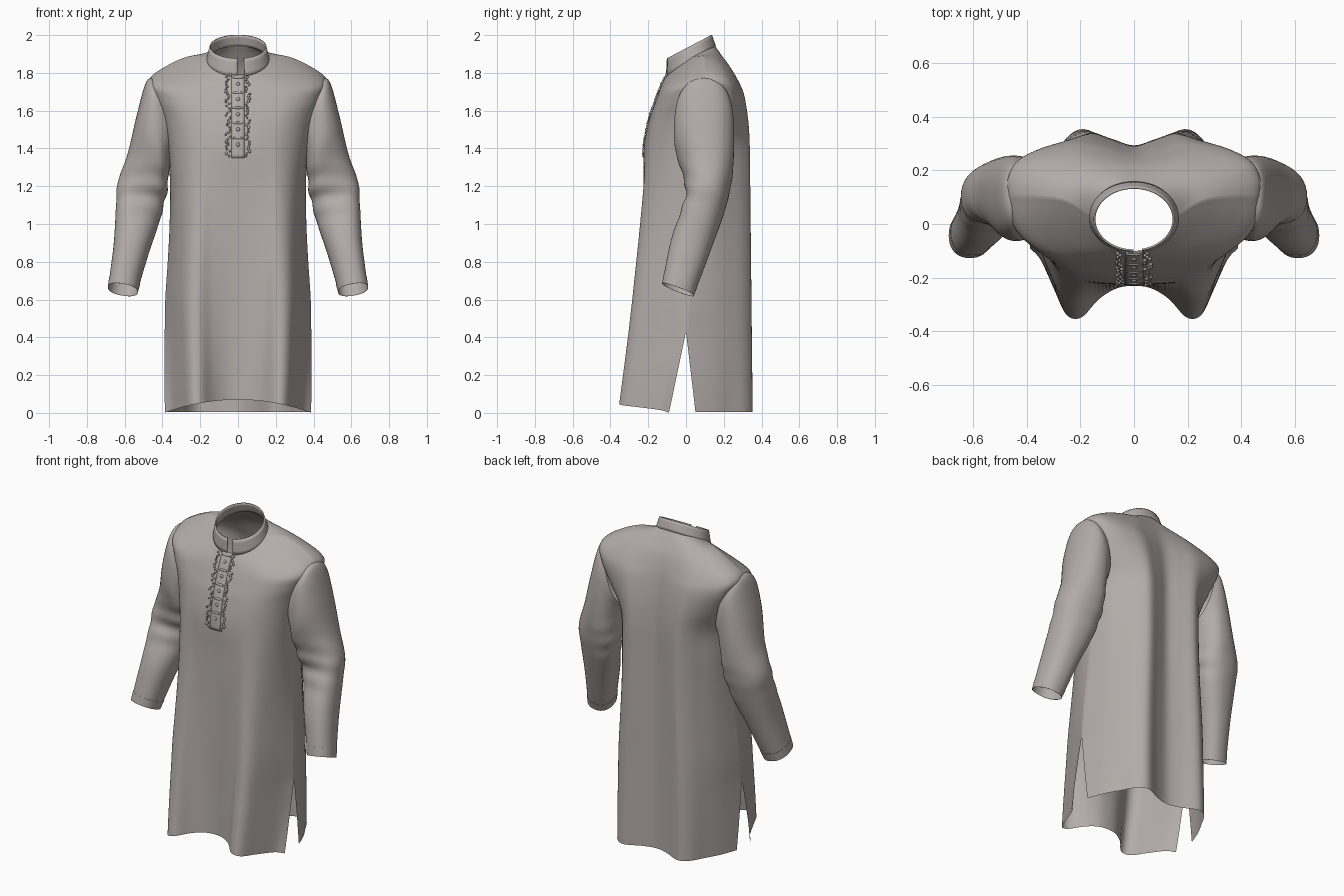
import bpy, bmesh, math, random
from mathutils import Vector as V

if "Cube" in bpy.data.objects:
    bpy.data.objects.remove(bpy.data.objects["Cube"])

random.seed(4)
cloth = bpy.data.materials.new("warm grey cloth")
cloth.diffuse_color = (0.45, 0.41, 0.395, 1)
cloth.use_nodes = True
cloth.node_tree.nodes["Principled BSDF"].inputs["Base Color"].default_value = cloth.diffuse_color


def spline(pts, n):
    """Smooth curve through points, n samples per segment."""
    out = []
    for i in range(len(pts) - 1):
        p1, p2 = pts[i], pts[i + 1]
        a = (p2 - pts[i - 1]) * 0.5 if i else (p2 - p1)
        b = (pts[i + 2] - p1) * 0.5 if i + 2 < len(pts) else (p2 - p1)
        for k in range(n):
            t = k / n
            out.append(p1 * (2*t**3 - 3*t*t + 1) + a * (t**3 - 2*t*t + t)
                       + p2 * (3*t*t - 2*t**3) + b * (t**3 - t*t))
    return out + [pts[-1].copy()]


def add_grid(bm, rows, closed=False):
    vs = [[bm.verts.new(p) for p in r] for r in rows]
    m = len(rows[0])
    for a, b in zip(vs, vs[1:]):
        for j in range(m if closed else m - 1):
            k = (j + 1) % m
            bm.faces.new((a[j], a[k], b[k], b[j]))


def finish(bm, name, thick=0, angle=50):
    bmesh.ops.remove_doubles(bm, verts=bm.verts, dist=0.0004)
    bmesh.ops.recalc_face_normals(bm, faces=bm.faces)
    me = bpy.data.meshes.new(name)
    bm.to_mesh(me)
    bm.free()
    ob = bpy.data.objects.new(name, me)
    bpy.context.collection.objects.link(ob)
    me.materials.append(cloth)
    if thick:
        mod = ob.modifiers.new("thickness", "SOLIDIFY")
        mod.thickness = thick
        mod.offset = 0
    bpy.ops.object.select_all(action="DESELECT")
    ob.select_set(True)
    bpy.context.view_layer.objects.active = ob
    bpy.ops.object.shade_smooth_by_angle(angle=math.radians(angle))
    return ob


def columns(rows, n):
    cols = [spline(list(c), n) for c in zip(*rows)]
    return [list(r) for r in zip(*cols)]


def mirrored(half):
    return half + [V((-p.x, p.y, p.z)) for p in reversed(half[:-1])]


# Half outlines from side seam to centre: hem, chest and broad shoulder blades
HEM = {-1: [(.385, -.09), (.345, -.135), (.295, -.245), (.25, -.338), (.195, -.348),
            (.13, -.28), (.065, -.24), (0, -.23)],
       1: [(.385, .05), (.363, .11), (.337, .17), (.30, .235), (.25, .32),
           (.185, .353), (.085, .31), (0, .29)]}
CHEST = {-1: [(.37, .07), (.362, -.03), (.335, -.10), (.285, -.16), (.22, -.2),
              (.15, -.215), (.07, -.222), (0, -.222)],
         1: [(.37, .07), (.352, .13), (.325, .185), (.282, .24), (.228, .30),
             (.165, .338), (.08, .315), (0, .292)]}
BLADE = {-1: CHEST[-1], 1: [(.37, .07), (.372, .16), (.35, .25), (.30, .30), (.23, .33),
                            (.16, .34), (.08, .315), (0, .292)]}
SLIT = 0.43


def skirt_row(z, w, side):
    f = z / 1.4
    seam = .07 * max(0, (z - SLIT) / (1.4 - SLIT))
    if z < SLIT:
        seam = (-.09 if side < 0 else .05) * (1 - z / SLIT)
    half = []
    for i, (h, c) in enumerate(zip(HEM[side], CHEST[side])):
        x = (h[0] + (c[0] - h[0]) * f) * w / (.385 - .015 * f)
        y = h[1] + (c[1] - h[1]) * f
        base = HEM[side][0][1] * (1 - f) + .07 * f
        y += (seam - base) * max(0, 1 - i / 3)
        lift = .07 * (1 - (x / .39) ** 2) if side < 0 else .006
        half.append(V((x, y, z + max(0, lift) * max(0, 1 - z / SLIT))))
    return mirrored(half)


# Yoke rows: half width, seam y, front y, back y, side z, front z, back z, roundness, blade
YOKE = [(.40, .08, -.195, .33, 1.55, 1.55, 1.55, 0, .6),
        (.445, .09, -.165, .308, 1.68, 1.64, 1.68, 0, 1),
        (.467, .105, -.143, .28, 1.768, 1.70, 1.755, .1, 1),
        (.385, .105, -.127, .24, 1.833, 1.74, 1.83, .4, 1),
        (.26, .09, -.112, .195, 1.888, 1.77, 1.89, .75, 1),
        (.163, .03, -.10, .152, 1.882, 1.79, 1.945, 1, 1)]


def yoke_row(w, s, yf, yb, zs, zf, zb, e, g, side):
    half = []
    ye, ze = (yf, zf) if side < 0 else (yb, zb)
    for i, (c, d) in enumerate(zip(CHEST[side], BLADE[side])):
        a = math.pi / 2 * i / 7
        cx, cy = c[0] + (d[0] - c[0]) * g, c[1] + (d[1] - c[1]) * g
        q = (cy - .07) / ((-.222 if side < 0 else .34) - .07)
        q = q * (1 - e) + math.sin(a) * e
        x = w * (cx / .37 * (1 - e) + math.cos(a) * e)
        half.append(V((x, s + (ye - s) * q, zs + (ze - zs) * q)))
    return mirrored(half)


# Tunic body: front and back panels joined above the side slits
bm = bmesh.new()
centre_line = []
for side in (-1, 1):
    low = [skirt_row(z, w, side) for z, w in ((0, .387), (.15, .389), (.3, .389), (SLIT, .388))]
    high = [skirt_row(z, w, side) for z, w in
            ((SLIT, .388), (.6, .385), (.8, .372), (1, .362), (1.2, .36), (1.4, .37))]
    high += [yoke_row(*r, side) for r in YOKE]
    for rows in (low, high):
        g = columns([spline(r, 5) for r in rows], 6)
        add_grid(bm, g)
        if side < 0:
            centre_line = [r[len(r) // 2] for r in g]
# Armholes, open inside the sleeves
holes = []
for f in bm.faces:
    c = f.calc_center_median()
    if abs(c.x) > .33 and ((c.y - .095) / .105) ** 2 + ((c.z - 1.55) / .16) ** 2 < 1:
        holes.append(f)
bmesh.ops.delete(bm, geom=holes, context="FACES")
finish(bm, "tunic_body")

# Sleeve rings: outer x, z; inner x, z; front y, back y; tilt
ARM = [(.435, 1.775, .335, 1.39, -.04, .235, 0), (.486, 1.752, .355, 1.345, -.06, .25, 0),
       (.535, 1.58, .365, 1.28, -.06, .255, 0), (.585, 1.37, .375, 1.18, -.02, .247, .05),
       (.637, 1.22, .395, 1.09, 0, .222, .15), (.645, 1.11, .42, 1.0, -.02, .19, .25),
       (.656, .92, .465, .87, -.075, .13, .35), (.672, .78, .505, .74, -.105, .08, .38),
       (.688, .665, .532, .64, -.125, .04, .38)]


def squared(v):
    return math.copysign(abs(v) ** .88, v)


def sleeve_ring(r, mirror, grow=1.0):
    ox, oz, ix, iz, yf, yb, k = r
    pts = []
    for j in range(40):
        a = 2 * math.pi * j / 40
        c, s = squared(math.cos(a)) * grow, squared(math.sin(a)) * grow
        y = (yf + yb) / 2 + (yb - yf) / 2 * s
        pts.append(V((mirror * ((ox + ix) / 2 + (ox - ix) / 2 * c), y,
                      (oz + iz) / 2 + (oz - iz) / 2 * c - k * (yb - yf) / 2 * s)))
    return pts


for m, label in ((1, "left"), (-1, "right")):
    bm = bmesh.new()
    g = columns([sleeve_ring(r, m) for r in ARM], 8)
    # Soft folds gathered around the elbow
    for row in g:
        mid = sum(row, V((0, 0, 0))) / len(row)
        for j, p in enumerate(row):
            a = 2 * math.pi * j / 40
            fall = math.exp(-((p.z - 1.17) / .13) ** 2)
            inward = .5 - .5 * math.cos(a - .8)
            p += (p - mid).normalized() * .006 * fall * inward * math.sin(p.z * 55 + 2 * math.sin(a))
    add_grid(bm, g, True)
    finish(bm, label + "_sleeve")
    # Cuff band
    bm = bmesh.new()
    up = [a + (b - a) * .45 for a, b in zip(ARM[8], ARM[7])]
    add_grid(bm, [sleeve_ring(up, m, 1.0), sleeve_ring(up, m, 1.02), sleeve_ring(ARM[8], m, 1.02),
                  sleeve_ring(ARM[8], m, 1.0)], True)
    finish(bm, label + "_cuff", angle=40)

# Stand collar with a narrow front opening
bm = bmesh.new()
rows = []
for k in range(5):
    t = k / 4
    row = []
    for j in range(65):
        a = math.radians(-90 + 12 + (360 - 13) * j / 64)
        y = .026 - .008 * t + (.129 - .013 * t) * math.sin(a)
        x = (.166 - .019 * t) * math.cos(a)
        row.append(V((x, y, (1.845 + .625 * y) * (1 - t) + (1.929 + .535 * y) * t)))
    rows.append(row)
add_grid(bm, rows)
finish(bm, "stand_collar", thick=.007)


def front_y(z):
    for a, b in zip(centre_line, centre_line[1:]):
        if a.z <= z <= b.z:
            return a.y + (b.y - a.y) * (z - a.z) / (b.z - a.z)
    return centre_line[-1].y


# Button placket strip
bm = bmesh.new()
add_grid(bm, [[V((x, front_y(z) - .002 + x * x, z)) for x in (-.034, -.017, 0, .017, .034)]
              for z in [1.35 + .44 * i / 24 for i in range(25)]])
finish(bm, "button_placket", thick=.005)


def blobs(name, items):
    bm = bmesh.new()
    for x, z, sx, sy, sz in items:
        res = bmesh.ops.create_icosphere(bm, subdivisions=2, radius=1)
        for v in res["verts"]:
            v.co = V((x + v.co.x * sx, front_y(z) - .002 + v.co.y * sy, z + v.co.z * sz))
    finish(bm, name)


# Buttons, cross tabs and ruffled trim down the chest
levels = [1.42 + .08 * i for i in range(5)]
blobs("buttons", [(0, z, .011, .008, .011) for z in levels])
blobs("cross_tabs", [(0, z + .035, .034, .008, .007) for z in levels])
blobs("ruffled_trim", [(s * (.05 + random.uniform(-.01, .014)), 1.36 + .43 * i / 34,
                        random.uniform(.004, .008), .007, random.uniform(.005, .011))
                       for i in range(35) for s in (-1, 1)])
